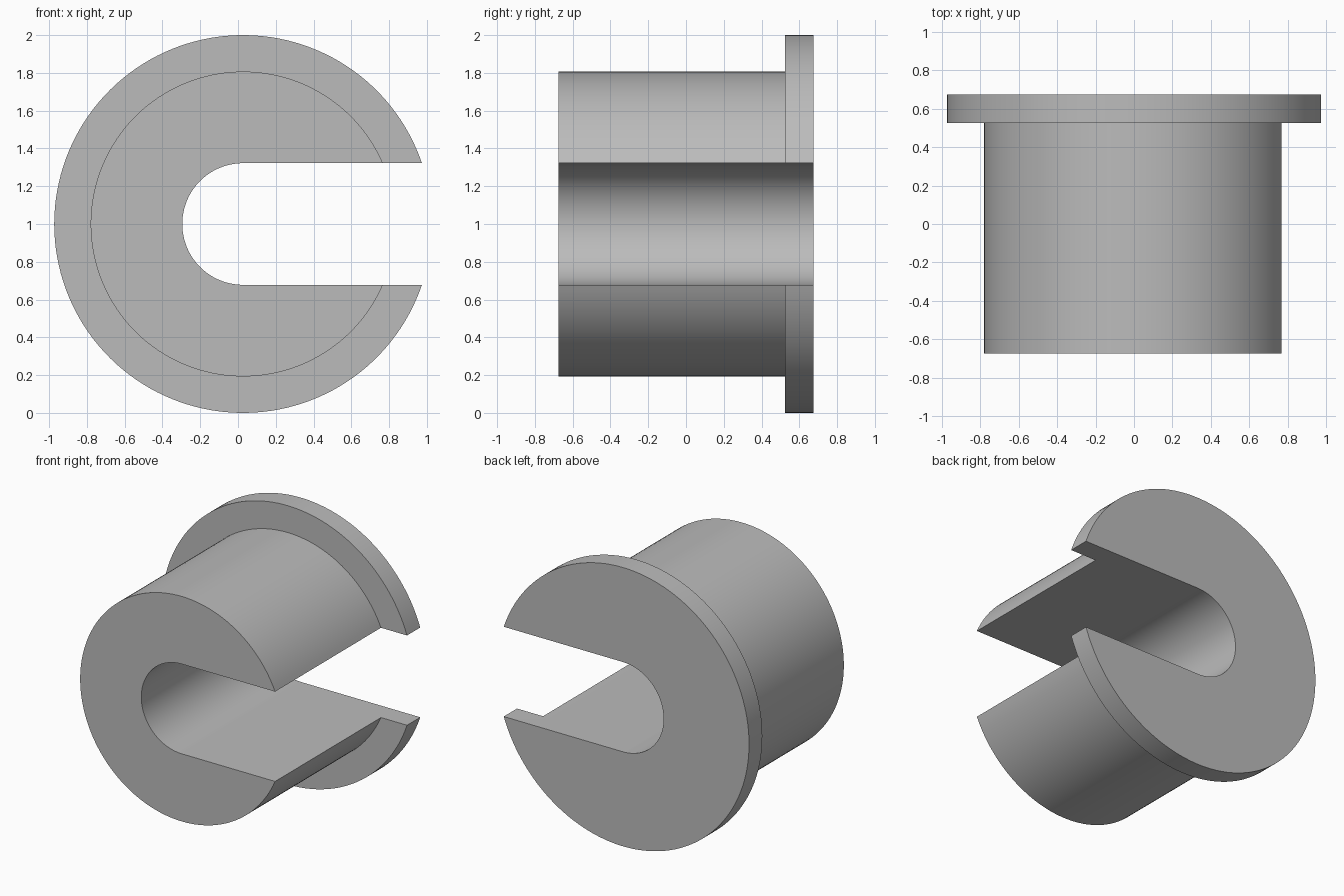
import bpy, bmesh, math

cube = bpy.data.objects.get("Cube")
if cube:
    bpy.data.objects.remove(cube)

CX, CZ = 0.027, 1.0          # axis of the bushing
SLOT = 0.322                 # bore radius and half the slot height
SLEEVE, FLANGE = 0.807, 1.0  # outer radii
FRONT, STEP, BACK = -0.675, 0.525, 0.675

bm = bmesh.new()


def arc(radius, y, start, segments):
    """Arc round the left-open side, from the upper slot edge to the lower one."""
    sweep = 2 * (math.pi - start)
    angles = [start + sweep * i / segments for i in range(segments + 1)]
    return [bm.verts.new((CX + radius * math.cos(a), y, CZ + radius * math.sin(a)))
            for a in angles]


def strip(a, b):
    for i in range(len(a) - 1):
        bm.faces.new((a[i], a[i + 1], b[i + 1], b[i]))


# Outer surface: sleeve, shoulder and flange rim
stations = [(SLEEVE, FRONT), (SLEEVE, STEP), (FLANGE, STEP), (FLANGE, BACK)]
outer = [arc(r, y, math.asin(SLOT / r), 128) for r, y in stations]
for a, b in zip(outer, outer[1:]):
    strip(a, b)

# Half-round bore
bore = [arc(SLOT, y, math.pi / 2, 64) for y in (FRONT, BACK)]
strip(*bore)

# Flat slot walls and C-shaped end faces
for end in (0, -1):
    bm.faces.new([loop[end] for loop in outer] + [bore[1][end], bore[0][end]])
bm.faces.new(outer[0] + bore[0][::-1])
bm.faces.new(outer[-1] + bore[1][::-1])
bmesh.ops.recalc_face_normals(bm, faces=bm.faces[:])

mesh = bpy.data.meshes.new("slotted_bushing")
bm.to_mesh(mesh)
bm.free()
bushing = bpy.data.objects.new("slotted_bushing", mesh)
bpy.context.collection.objects.link(bushing)

# Plain grey finish
grey = bpy.data.materials.new("plain_grey")
grey.use_nodes = True
colour = (0.5, 0.5, 0.5, 1)
grey.diffuse_color = colour
grey.node_tree.nodes["Principled BSDF"].inputs["Base Color"].default_value = colour
mesh.materials.append(grey)

bpy.context.view_layer.objects.active = bushing
bushing.select_set(True)
bpy.ops.object.shade_smooth_by_angle(angle=math.radians(30))
